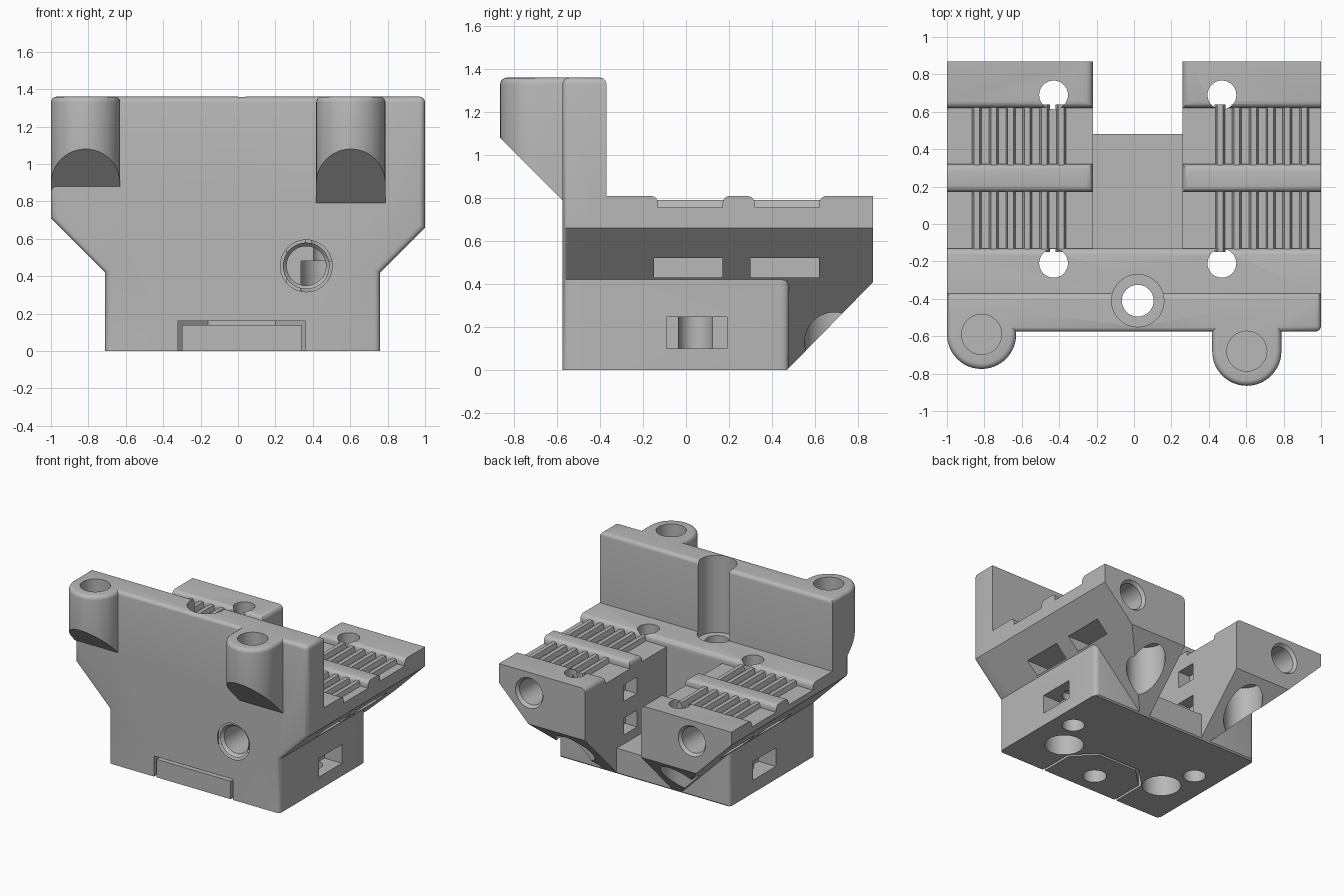
import bpy, bmesh, math
from mathutils import Vector

cube = bpy.data.objects.get("Cube")
if cube:
    bpy.data.objects.remove(cube)

mat = bpy.data.materials.new("light_grey_plastic")
mat.use_nodes = True
grey = (0.48, 0.48, 0.48, 1)
mat.diffuse_color = grey
mat.node_tree.nodes["Principled BSDF"].inputs["Base Color"].default_value = grey


def prism(name, pts, axis, a, b, rule=None, width=0.035, seg=4):
    """Extrude a 2D outline along an axis; round the edges whose ends satisfy the rule."""
    place = {"x": lambda u, v, t: (t, u, v),
             "y": lambda u, v, t: (u, t, v),
             "z": lambda u, v, t: (u, v, t)}[axis]
    bm = bmesh.new()
    low = [bm.verts.new(place(u, v, a)) for u, v in pts]
    high = [bm.verts.new(place(u, v, b)) for u, v in pts]
    bm.faces.new(low)
    bm.faces.new(high)
    n = len(pts)
    for i in range(n):
        j = (i + 1) % n
        bm.faces.new((low[i], low[j], high[j], high[i]))
    bmesh.ops.recalc_face_normals(bm, faces=bm.faces)
    if rule:
        edges = [e for e in bm.edges if e.calc_face_angle(0) > 0.3
                 and rule(e.verts[0].co, e.verts[1].co)]
        bmesh.ops.bevel(bm, geom=edges, offset=width, segments=seg,
                        profile=0.5, affect="EDGES", clamp_overlap=True)
    mesh = bpy.data.meshes.new(name)
    bm.to_mesh(mesh)
    bm.free()
    mesh.materials.append(mat)
    ob = bpy.data.objects.new(name, mesh)
    bpy.context.collection.objects.link(ob)
    return ob


def box(name, x, y, z, rule=None, width=0.035):
    pts = [(x[0], y[0]), (x[1], y[0]), (x[1], y[1]), (x[0], y[1])]
    return prism(name, pts, "z", z[0], z[1], rule, width)


def rod(name, start, end, r1, r2=None):
    """Cylinder or cone between two points."""
    start, end = Vector(start), Vector(end)
    bm = bmesh.new()
    bmesh.ops.create_cone(bm, cap_ends=True, segments=48, radius1=r1,
                          radius2=r1 if r2 is None else r2, depth=(end - start).length)
    mesh = bpy.data.meshes.new(name)
    bm.to_mesh(mesh)
    bm.free()
    mesh.materials.append(mat)
    ob = bpy.data.objects.new(name, mesh)
    ob.location = (start + end) / 2
    ob.rotation_euler = (end - start).to_track_quat("Z", "Y").to_euler()
    bpy.context.collection.objects.link(ob)
    return ob


def combine(target, other, op="DIFFERENCE"):
    mod = target.modifiers.new(op, "BOOLEAN")
    mod.operation, mod.object, mod.solver = op, other, "EXACT"
    bpy.context.view_layer.objects.active = target
    bpy.ops.object.modifier_apply(modifier=mod.name)
    bpy.data.objects.remove(other)


def both(p, q, i, value):
    return abs(p[i] - value) < 1e-3 and abs(q[i] - value) < 1e-3


LEFT, RIGHT = (-1, -0.22), (0.26, 1)
FRONT, TOP, DECK, FLOOR = -0.575, 1.36, 0.81, 0.755

# Upright front plate with flared sides
carriage = prism("carriage_body", [(-0.71, 0), (0.76, 0), (0.76, 0.42), (1, 0.66), (1, TOP),
                                   (-1, TOP), (-1, 0.71), (-0.71, 0.42)], "y", FRONT, -0.37,
                 lambda p, q: both(p, q, 2, TOP) or (both(p, q, 1, FRONT) and not both(p, q, 2, 0)),
                 0.03)

# V-shaped core, lower block and cross bars
combine(carriage, prism("core", [(-0.29, 0), (0.34, 0), (1, 0.66), (1, FLOOR), (-1, FLOOR),
                                 (-1, 0.71)], "y", -0.45, 0.87), "UNION")
combine(carriage, box("block", (-0.71, 0.76), (-0.45, 0.48), (0, 0.42),
                      lambda p, q: both(p, q, 1, 0.48) and not both(p, q, 2, 0)), "UNION")
combine(carriage, box("front_bar", (-1, 1), (-0.45, -0.13), (0.73, DECK),
                      lambda p, q: both(p, q, 1, -0.13) and both(p, q, 2, DECK)), "UNION")

# Channel between the wings, open below behind the block, and the sloped rear underside
combine(carriage, box("channel", (-0.22, 0.26), (-0.13, 1), (0.2, 1)))
combine(carriage, box("channel_rear", (-0.22, 0.26), (0.48, 1), (-0.2, 0.5)))
combine(carriage, prism("rear_slope", [(0.47, 0), (0.97, 0.51), (1.2, 0.51), (1.2, -0.3),
                                       (0.47, -0.3)], "x", -1.2, 1.2))

for span, inner in ((LEFT, -0.22), (RIGHT, 0.26)):
    for y in ((0.17, 0.32), (0.62, 0.87)):
        combine(carriage, box("bar", span, y, (0.73, DECK),
                              lambda p, q: both(p, q, 2, DECK) and not both(p, q, 1, 0.87)
                              and not both(p, q, 0, -1) and not both(p, q, 0, 1)), "UNION")

# Bosses with 45 degree undersides
for cx, cy in ((-0.815, -0.59), (0.603, -0.68)):
    r = 0.185
    arc = [(cx - r * math.cos(math.pi * i / 24), cy - r * math.sin(math.pi * i / 24))
           for i in range(25)]
    boss = prism("boss", arc + [(cx + r, -0.47), (cx - r, -0.47)], "z", 0.6, TOP,
                 lambda p, q: both(p, q, 2, TOP) and min(p[1], q[1]) < -0.5, 0.03)
    front = cy - r
    combine(boss, prism("slope", [(front - 0.1, 1.18), (-0.4, 1.08 + front + 0.4),
                                  (-0.4, 0.3), (front - 0.1, 0.3)], "x", cx - 1, cx + 1))
    combine(carriage, boss, "UNION")
    combine(carriage, rod("boss_hole", (cx, cy, 1.1), (cx, cy, 1.5), 0.107))

# Vertical round groove in the plate, running into a through hole
combine(carriage, rod("groove", (0.02, -0.41, 0.76), (0.02, -0.41, 1.5), 0.14))
combine(carriage, rod("groove_hole", (0.02, -0.41, -0.1), (0.02, -0.41, 0.9), 0.085))

# Vertical screw holes with wide counterbores from below
for x in (-0.43, 0.47):
    for y in (-0.21, 0.69):
        combine(carriage, rod("screw_hole", (x, y, -0.1), (x, y, 1), 0.077))
        combine(carriage, rod("counterbore", (x, y, -0.1), (x, y, 0.48), 0.138))
for x in (-0.52, 0.6):
    combine(carriage, rod("bottom_hole", (x, 0.045, -0.1), (x, 0.045, 0.3), 0.08))

# Round holes in the wing backs and the flared hole in the front
for x in (-0.66, 0.74):
    combine(carriage, rod("rear_hole", (x, 0.5, 0.65), (x, 1, 0.65), 0.1))
    combine(carriage, rod("rear_flare", (x, 0.84, 0.65), (x, 0.88, 0.65), 0.095, 0.125))
combine(carriage, rod("front_hole", (0.365, -0.7, 0.455), (0.365, -0.25, 0.455), 0.105))
combine(carriage, rod("front_flare", (0.365, -0.535, 0.455), (0.365, -0.57, 0.455), 0.1, 0.13))
combine(carriage, rod("front_lip", (0.365, -0.56, 0.455), (0.365, -0.58, 0.455), 0.12, 0.145))

# Tie slots in the sides and in the channel walls
for side, block in ((-1, -0.71), (1, 0.76)):
    for y in ((-0.15, 0.17), (0.3, 0.62)):
        ends = sorted((side * 1.2, side * 0.62))
        combine(carriage, box("tie_slot", ends, y, (0.43, 0.52)))
    ends = sorted((side * 1.2, block - side * 0.15))
    combine(carriage, box("block_slot", ends, (-0.09, 0.19), (0.1, 0.245)))
for z in ((0.27, 0.4), (0.53, 0.66)):
    combine(carriage, box("wall_slot", (-0.32, 0.36), (0.23, 0.39), z))

# Cavity under the front, with a loose insert filling it
combine(carriage, prism("cavity", [(-0.32, -0.7), (0.36, -0.7), (0.36, -0.3), (0.2, -0.14),
                                   (-0.16, -0.14), (-0.32, -0.3)], "z", -0.1, 0.16))
insert = prism("front_insert", [(-0.3, FRONT), (0.34, FRONT), (0.34, -0.31), (0.19, -0.16),
                                (-0.15, -0.16), (-0.3, -0.31)], "z", 0, 0.14)
combine(insert, rod("insert_hole", (0.02, -0.41, -0.1), (0.02, -0.41, 0.3), 0.085))

# Belt teeth across the recessed parts of both wings
for side, start in (("right", -0.87), ("left", 0.43)):
    for row, ys in (("front", (-0.15, 0.19)), ("rear", (0.3, 0.64))):
        for i in range(6):
            x = start + 0.09 * i
            prism(f"{side}_{row}_belt_tooth", [(x, 0.74), (x + 0.06, 0.74), (x + 0.045, 0.79),
                                               (x + 0.015, 0.79)], "y", *ys)

# Smooth rounded parts, keep the corners sharp
bpy.ops.object.select_all(action="DESELECT")
for ob in (carriage, insert):
    ob.select_set(True)
bpy.context.view_layer.objects.active = carriage
bpy.ops.object.shade_smooth_by_angle(angle=math.radians(30))
